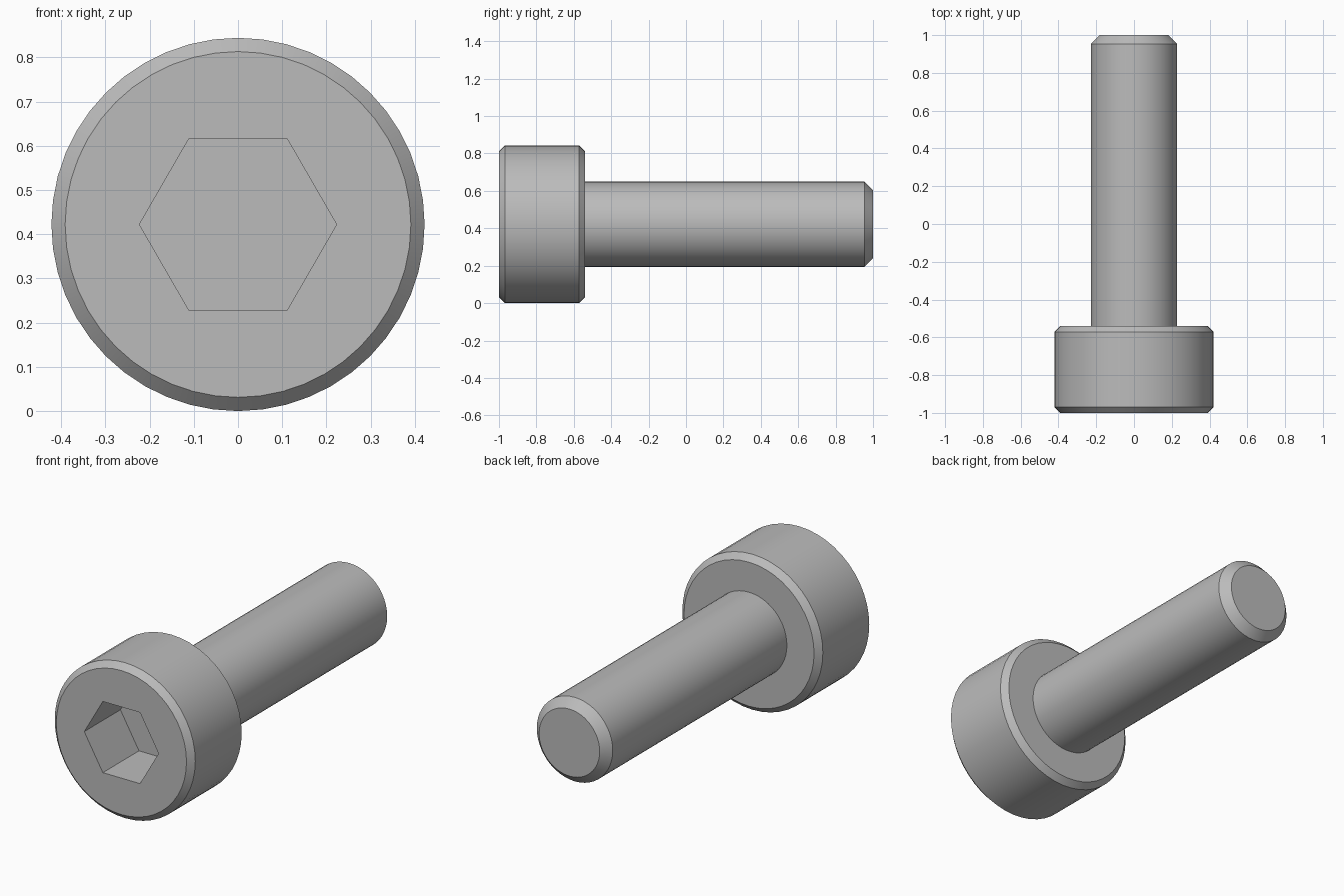
import bpy, bmesh, math
from mathutils import Matrix

if "Cube" in bpy.data.objects:
    bpy.data.objects.remove(bpy.data.objects["Cube"])

HEAD_R, SHAFT_R = 0.422, 0.228
HEAD_CHAMFER, TIP_CHAMFER = 0.031, 0.046
FRONT, HEAD_BACK, TIP = -1.0, -0.54, 1.0
SOCKET_R, SOCKET_DEPTH = 0.223, 0.31
SEGMENTS = 48

steel = bpy.data.materials.new("steel grey")
steel.use_nodes = True
colour = (0.5, 0.5, 0.5, 1)
steel.diffuse_color = colour
steel.node_tree.nodes["Principled BSDF"].inputs["Base Color"].default_value = colour


def lathe(name, profile, sides):
    """Closed solid turned about the y axis from (radius, y) points."""
    bm = bmesh.new()
    rings = []
    for radius, y in profile:
        rings.append([bm.verts.new((radius * math.cos(a), y, radius * math.sin(a)))
                      for a in (math.tau * i / sides for i in range(sides))])
    for lower, upper in zip(rings, rings[1:]):
        for i in range(sides):
            j = (i + 1) % sides
            bm.faces.new((lower[i], lower[j], upper[j], upper[i]))
    bm.faces.new(rings[0])
    bm.faces.new(rings[-1])
    bmesh.ops.recalc_face_normals(bm, faces=bm.faces)
    bmesh.ops.transform(bm, matrix=Matrix.Translation((0, 0, HEAD_R)), verts=bm.verts)
    mesh = bpy.data.meshes.new(name)
    bm.to_mesh(mesh)
    bm.free()
    mesh.materials.append(steel)
    obj = bpy.data.objects.new(name, mesh)
    bpy.context.collection.objects.link(obj)
    return obj


# Head and shaft turned as one piece, with chamfered rims
screw = lathe("screw_body", [
    (HEAD_R - HEAD_CHAMFER, FRONT),
    (HEAD_R, FRONT + HEAD_CHAMFER),
    (HEAD_R, HEAD_BACK - HEAD_CHAMFER),
    (HEAD_R - HEAD_CHAMFER, HEAD_BACK),
    (SHAFT_R, HEAD_BACK),
    (SHAFT_R, TIP - TIP_CHAMFER),
    (SHAFT_R - TIP_CHAMFER, TIP),
], SEGMENTS)

# Hexagonal socket cut into the head
cutter = lathe("socket_cutter", [
    (SOCKET_R, FRONT - 0.1), (SOCKET_R, FRONT + SOCKET_DEPTH)], 6)
cutter.hide_render = True
cut = screw.modifiers.new("hex_socket", "BOOLEAN")
cut.operation = "DIFFERENCE"
cut.solver = "EXACT"
cut.object = cutter

bpy.ops.object.select_all(action="DESELECT")
screw.select_set(True)
bpy.context.view_layer.objects.active = screw
bpy.ops.object.modifier_apply(modifier=cut.name)
bpy.data.objects.remove(cutter)

# Smooth round walls, crisp chamfer and socket edges
bpy.ops.object.shade_smooth_by_angle(angle=math.radians(30))
